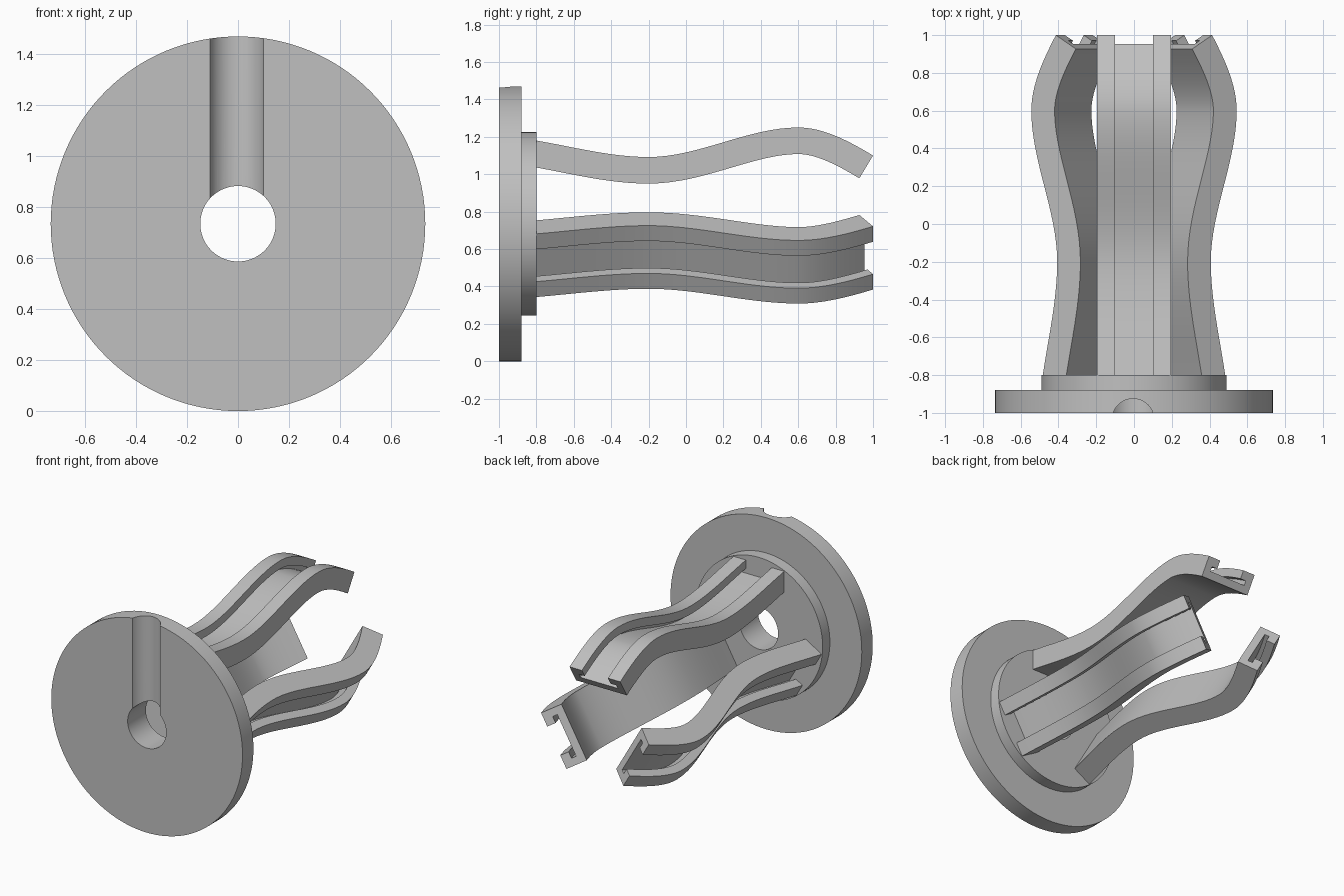
import bpy, bmesh, math
from mathutils import Vector, Matrix

cube = bpy.data.objects.get("Cube")
if cube:
    bpy.data.objects.remove(cube, do_unlink=True)

AXIS_Z = 0.735     # height of the axis, which runs along y
THICK = 0.142      # arm thickness

grey = bpy.data.materials.new("plain grey")
grey.use_nodes = True
grey.diffuse_color = (0.53, 0.53, 0.53, 1)
grey.node_tree.nodes["Principled BSDF"].inputs["Base Color"].default_value = grey.diffuse_color


def loft(name, rings, closed):
    """Join rings of points with quads; close into a loop or cap the ends."""
    bm = bmesh.new()
    loops = [[bm.verts.new(p) for p in ring] for ring in rings]
    n = len(loops[0])
    pairs = list(zip(loops, loops[1:])) + ([(loops[-1], loops[0])] if closed else [])
    for a, b in pairs:
        for i in range(n):
            j = (i + 1) % n
            bm.faces.new((a[i], a[j], b[j], b[i]))
    if not closed:
        bm.faces.new(loops[0])
        bm.faces.new(loops[-1])
    bmesh.ops.recalc_face_normals(bm, faces=bm.faces)
    mesh = bpy.data.meshes.new(name)
    bm.to_mesh(mesh)
    bm.free()
    mesh.materials.append(grey)
    obj = bpy.data.objects.new(name, mesh)
    bpy.context.collection.objects.link(obj)
    return obj


def select_only(obj):
    bpy.ops.object.select_all(action='DESELECT')
    obj.select_set(True)
    bpy.context.view_layer.objects.active = obj


def smooth(obj):
    select_only(obj)
    bpy.ops.object.shade_smooth_by_angle(angle=math.radians(30))


# Flange: stepped disc with a through hole, turned about y
profile = [(0.148, -1), (0.735, -1), (0.735, -0.88), (0.49, -0.88), (0.49, -0.8), (0.148, -0.8)]
SEGMENTS = 128
rings = []
for k in range(SEGMENTS):
    a = math.tau * k / SEGMENTS
    rings.append([(r * math.cos(a), y, AXIS_Z + r * math.sin(a)) for r, y in profile])
flange = loft("flange", rings, True)

# Round groove from the hole up to the rim
circle = [(0.111 * math.cos(math.tau * k / 64) - 0.005, 0.111 * math.sin(math.tau * k / 64) - 1.036)
          for k in range(64)]
cutter = loft("groove_cutter", [[(x, y, z) for x, y in circle] for z in (AXIS_Z, 1.6)], False)
cutter.hide_render = True
cut = flange.modifiers.new("groove", 'BOOLEAN')
cut.operation = 'DIFFERENCE'
cut.solver = 'EXACT'
cut.object = cutter
select_only(flange)
bpy.ops.object.modifier_apply(modifier=cut.name)
bpy.data.objects.remove(cutter, do_unlink=True)
smooth(flange)

# Outer curve of an arm: (y, radius, slope) knots joined by cubics
knots = [(-0.8, 0.445, -0.17), (-0.2, 0.357, 0), (0.6, 0.515, 0), (1.0, 0.365, -0.6)]


def arm_path(steps=16):
    points = []
    for (y0, r0, m0), (y1, r1, m1) in zip(knots, knots[1:]):
        h = y1 - y0
        for k in range(steps + (y1 == knots[-1][0])):
            t = k / steps
            r = ((2*t**3 - 3*t**2 + 1) * r0 + (t**3 - 2*t**2 + t) * h * m0
                 + (3*t**2 - 2*t**3) * r1 + (t**3 - t**2) * h * m1)
            slope = (6*t*t - 6*t) * (r0 - r1) / h + (3*t*t - 4*t + 1) * m0 + (3*t*t - 2*t) * m1
            points.append((y0 + h * t, r, slope))
    return points


# Arm section: channel with undercut lips, as (sideways, depth below the outer face)
half = [(0.1, 0.088 - 0.03), (0.1, 0), (0.195, 0), (0.195, THICK)]
half = [(0.145, 0.09), (0.145, 0.058)] + half
section = half + [(-x, d) for x, d in reversed(half)]

for name, degrees in (("top_arm", 0), ("left_arm", 120), ("right_arm", 240)):
    turn = Matrix.Rotation(math.radians(degrees), 4, 'Y')
    rings = []
    for y, r, slope in arm_path():
        inward = Vector((0, slope, -1)).normalized()
        rings.append([turn @ (Vector((x, y, r)) + inward * d) + Vector((0, 0, AXIS_Z))
                      for x, d in section])
    smooth(loft(name, rings, False))
